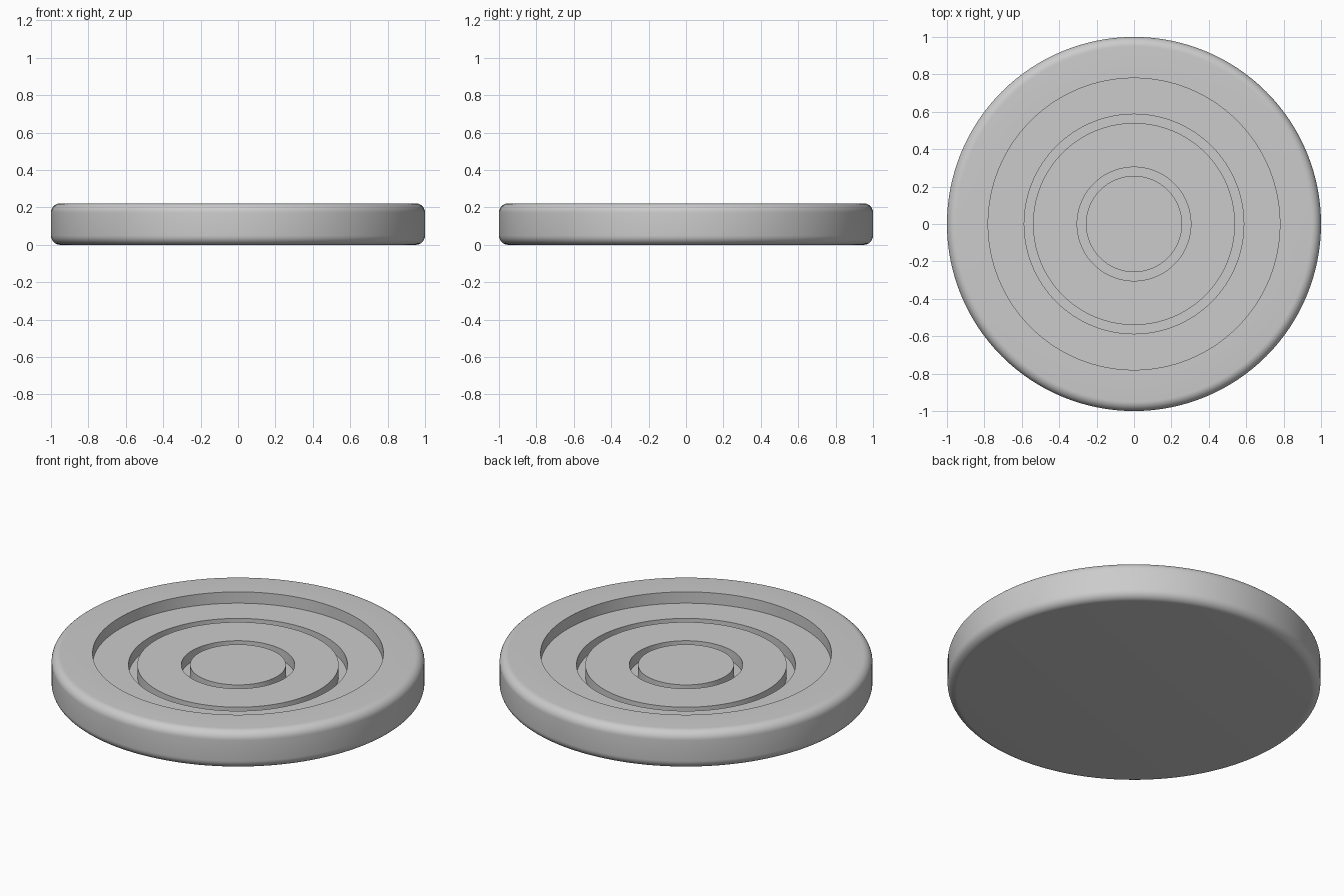
import bpy, bmesh, math

if "Cube" in bpy.data.objects:
    bpy.data.objects.remove(bpy.data.objects["Cube"])

RADIUS, TOP, FILLET = 1.0, 0.222, 0.05      # overall disc
FLOOR, GROOVE = 0.155, 0.09                 # recess floor and groove floor heights
SEGMENTS = 128

grey = bpy.data.materials.new("grey")
grey.diffuse_color = (0.6, 0.6, 0.6, 1)
grey.use_nodes = True
grey.node_tree.nodes["Principled BSDF"].inputs["Base Color"].default_value = grey.diffuse_color


def fillet(cz, start):
    """Quarter-round of the outer edge, as (radius, height) points."""
    angles = [math.radians(start + 90 * i / 8) for i in range(9)]
    return [(RADIUS - FILLET + FILLET * math.cos(a), cz + FILLET * math.sin(a))
            for a in angles]


# Half section: underside, rounded rim, recess, two ring grooves, centre
profile = [(0, 0)] + fillet(FILLET, -90) + fillet(TOP - FILLET, 0)
profile += [(0.78, TOP), (0.78, FLOOR)]
for outer, inner in ((0.587, 0.54), (0.304, 0.257)):
    profile += [(outer, FLOOR), (outer, GROOVE), (inner, GROOVE), (inner, FLOOR)]
profile.append((0, FLOOR))

# Revolve the section into the dish
bm = bmesh.new()
verts = [bm.verts.new((r, 0, z)) for r, z in profile]
edges = [bm.edges.new(pair) for pair in zip(verts, verts[1:])]
bmesh.ops.spin(bm, geom=verts + edges, cent=(0, 0, 0), axis=(0, 0, 1),
               angle=math.tau, steps=SEGMENTS)
bmesh.ops.remove_doubles(bm, verts=bm.verts[:], dist=1e-5)
bmesh.ops.recalc_face_normals(bm, faces=bm.faces[:])
mesh = bpy.data.meshes.new("grooved_disc")
bm.to_mesh(mesh)
bm.free()
mesh.materials.append(grey)

disc = bpy.data.objects.new("grooved_disc", mesh)
bpy.context.collection.objects.link(disc)
bpy.context.view_layer.objects.active = disc
disc.select_set(True)
bpy.ops.object.shade_smooth_by_angle(angle=math.radians(30))
